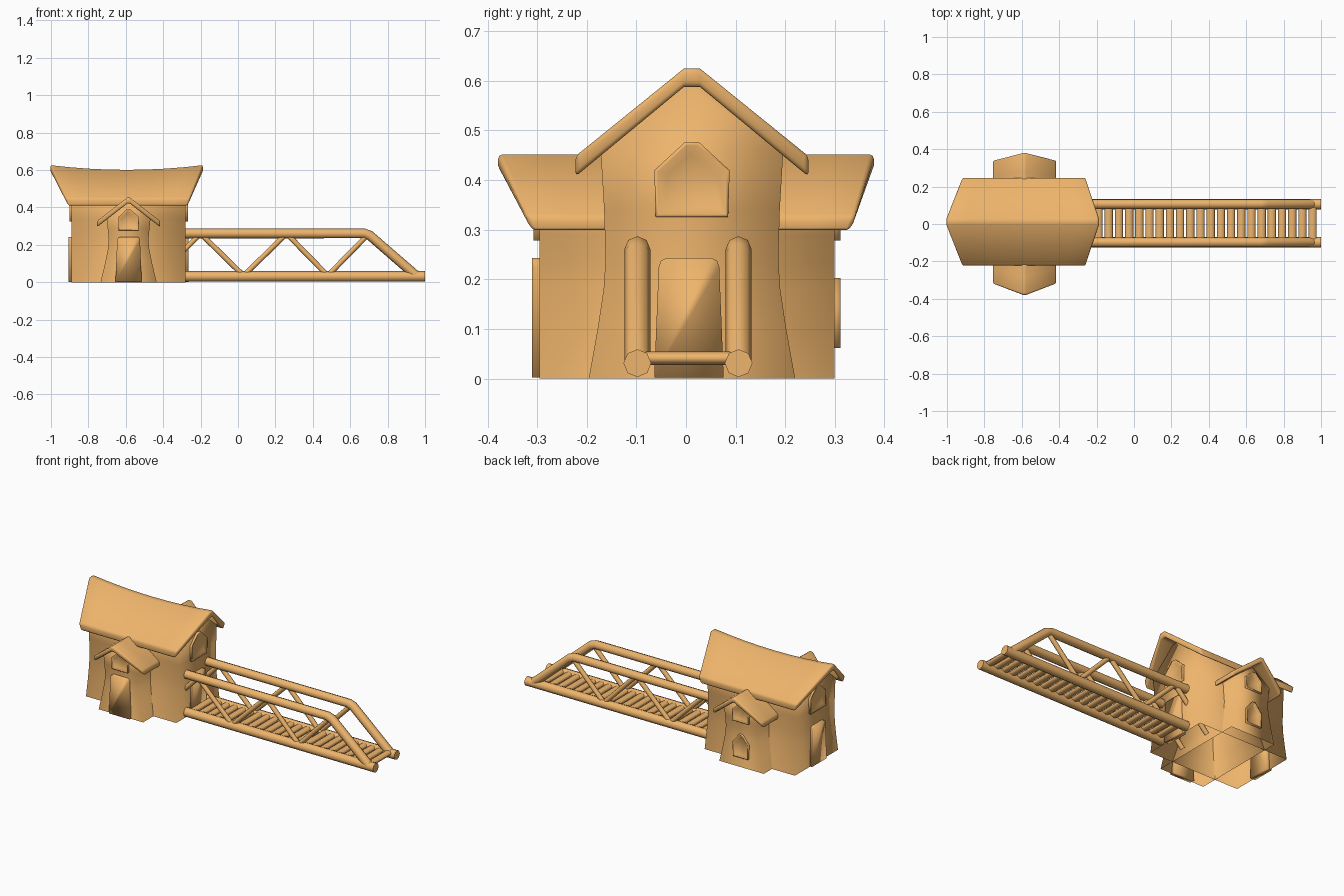
import bpy, bmesh, math
from mathutils import Vector

if "Cube" in bpy.data.objects:
    bpy.data.objects.remove(bpy.data.objects["Cube"])

CX, CY = -0.585, 0.012          # house centre

wood = bpy.data.materials.new("warm_wood")
wood.diffuse_color = (0.86, 0.46, 0.15, 1)
wood.use_nodes = True
wood.node_tree.nodes["Principled BSDF"].inputs["Base Color"].default_value = wood.diffuse_color


def finish(ob, angle=180, bevel=0):
    ob.data.materials.clear()
    ob.data.materials.append(wood)
    if bevel:
        m = ob.modifiers.new("bevel", "BEVEL")
        m.width, m.segments, m.limit_method = bevel, 2, "ANGLE"
        m.angle_limit = math.radians(50)
    bpy.ops.object.select_all(action="DESELECT")
    ob.select_set(True)
    bpy.context.view_layer.objects.active = ob
    bpy.ops.object.shade_smooth_by_angle(angle=math.radians(angle))
    return ob


def make(name, bm):
    bmesh.ops.recalc_face_normals(bm, faces=bm.faces[:])
    me = bpy.data.meshes.new(name)
    bm.to_mesh(me)
    bm.free()
    ob = bpy.data.objects.new(name, me)
    bpy.context.collection.objects.link(ob)
    return ob


def loft(name, rings, caps=None, inset=None, open_side=False):
    """Skin closed rings; caps are index groups, or None for one n-gon."""
    bm = bmesh.new()
    vs = [[bm.verts.new(p) for p in r] for r in rings]
    n = len(rings[0])
    for a, b in zip(vs, vs[1:]):
        for i in range(n - open_side):
            j = (i + 1) % n
            bm.faces.new((a[i], a[j], b[j], b[i]))
    for ring in (vs[0], vs[-1]):
        for group in caps or [range(n)]:
            face = bm.faces.new([ring[i] for i in group])
    if inset:
        bmesh.ops.recalc_face_normals(bm, faces=bm.faces[:])
        bmesh.ops.inset_region(bm, faces=[face], thickness=inset[0], depth=0)
        bmesh.ops.inset_region(bm, faces=[face], thickness=inset[1], depth=-inset[2])
    return make(name, bm)


def mirrored(half):
    return half + [(-u, z) for u, z in reversed(half)]


def plate(name, profile, wall, angle, back, front, inset=None):
    """Profile (u, z) standing on a wall that faces the given angle."""
    d = Vector((round(math.cos(angle)), round(math.sin(angle)), 0))
    s = Vector((-d.y, d.x, 0))
    base = Vector(wall)
    return loft(name, [[base + d * o + s * u + Vector((0, 0, z)) for u, z in profile]
                       for o in (back, front)], inset=inset)


# walls: two crossing gabled blocks with pinched sides, open underneath
main_half = [(0.208, 0), (0.190, 0.10), (0.178, 0.18), (0.174, 0.24),
             (0.177, 0.34), (0.184, 0.46), (0.016, 0.595)]
wing_half = [(0.150, 0), (0.126, 0.10), (0.110, 0.18), (0.106, 0.23),
             (0.112, 0.29), (0.118, 0.35), (0.010, 0.436)]


def strips(half):               # gable end as level quads
    n = 2 * len(half)
    return [(i, i + 1, n - 2 - i, n - 1 - i) for i in range(len(half) - 1)]


finish(loft("main_walls", [[(x, CY + u, z) for u, z in mirrored(main_half)]
                           for x in (-0.89, -0.28)], strips(main_half), open_side=True))
finish(loft("cross_wing_walls", [[(CX + u, y, z) for u, z in mirrored(wing_half)]
                                 for y in (-0.295, 0.299)], strips(wing_half), open_side=True))


# roofs: thick folded slabs whose ridge overhangs the eaves
def roof(name, place, prof, ridge, eave, sag):
    rings = []
    for k in range(9):
        t = k / 8
        drop = sag * (1 - (2 * t - 1) ** 2)
        ring = []
        for i, (u, z) in enumerate(prof):
            lo, hi = ridge if i in (1, 2, 5, 6) else eave
            trim = 0.012 if i in (4, 7) else 0
            ring.append(place(lo + trim + (hi - lo - 2 * trim) * t, u,
                              z - drop * (i in (1, 2))))
        rings.append(ring)
    ob = loft(name, rings, [(0, 1, 6, 7), (1, 2, 5, 6), (2, 3, 4, 5)])
    return finish(ob, 180, 0.009)


def roof_profile(w, flat, eave_low, eave_high, peak_low, peak_high):
    return [(-w, eave_high), (-flat, peak_high), (flat, peak_high), (w, eave_high),
            (w, eave_low), (flat, peak_low), (-flat, peak_low), (-w, eave_low)]


roof("main_roof", lambda a, u, z: (a, CY + u, z),
     roof_profile(0.235, 0.016, 0.407, 0.448, 0.588, 0.626),
     (-1.003, -0.187), (-0.92, -0.258), 0.025)
roof("cross_wing_roof", lambda a, u, z: (CX + u, a, z),
     roof_profile(0.169, 0.008, 0.295, 0.327, 0.420, 0.452),
     (-0.379, 0.379), (-0.322, 0.342), 0)


# windows: five-sided frames with a sunken pane
def pentagon(w, z0, z1):
    h = z1 - z0
    return mirrored([(w * 0.48, z0), (w * 0.5, z0 + h * 0.62), (w * 0.09, z1)])


R, B, L, F = 0, math.pi / 2, math.pi, -math.pi / 2
windows = [
    ("right_gable_window", (-0.28, CY, 0), R, 0.152, 0.326, 0.477),
    ("left_gable_window", (-0.89, CY, 0), L, 0.152, 0.326, 0.477),
    ("front_upper_window", (CX, -0.295, 0), F, 0.112, 0.278, 0.390),
    ("back_upper_window", (CX, 0.299, 0), B, 0.112, 0.278, 0.390),
    ("back_lower_window", (CX, 0.299, 0), B, 0.105, 0.062, 0.203),
]
for name, wall, ang, w, z0, z1 in windows:
    finish(plate(name, pentagon(w, z0, z1), wall, ang, -0.01, 0.012,
                 (w * 0.05, w * 0.13, 0.010)))

# doors: tapered slabs with rounded tops
door = mirrored([(0.070, 0.002), (0.061, 0.225), (0.057, 0.237), (0.045, 0.243)])
for name, wall, ang in (("front_door", (CX, -0.295, 0), F),
                        ("left_door", (-0.89, CY - 0.006, 0), L),
                        ("right_door", (-0.28, CY - 0.006, 0), R)):
    finish(plate(name, door, wall, ang, -0.02, 0.015))


# bridge: eight-sided tubes
def tube(name, paths, r):
    cu = bpy.data.curves.new(name, "CURVE")
    cu.dimensions = "3D"
    cu.bevel_depth, cu.bevel_resolution, cu.use_fill_caps = r, 2, True
    for path in paths:
        sp = cu.splines.new("POLY")
        sp.points.add(len(path) - 1)
        for p, co in zip(sp.points, path):
            p.co = (*co, 1)
    ob = bpy.data.objects.new(name, cu)
    bpy.context.collection.objects.link(ob)
    bpy.ops.object.select_all(action="DESELECT")
    ob.select_set(True)
    bpy.context.view_layer.objects.active = ob
    bpy.ops.object.convert(target="MESH")
    return finish(bpy.context.object, 50)


truss = [(-0.425, 0.035), (-0.2, 0.26), (0.03, 0.035), (0.26, 0.26),
         (0.48, 0.035), (0.70, 0.26)]
for side, y in (("front", -0.098), ("back", 0.106)):
    tube(side + "_bottom_rail", [[(-0.285, y, 0.031), (1.0, y, 0.031)]], 0.028)
    tube(side + "_top_rail", [[(-0.285, y, 0.261), (0.675, y, 0.261), (0.705, y, 0.250),
                               (0.955, y, 0.033)]], 0.026)
    tube(side + "_truss_braces", [[(a[0], y, a[1]), (b[0], y, b[1])]
                                  for a, b in zip(truss, truss[1:])], 0.014)

# walkway rungs: flattened logs across the rails
rungs = tube("walkway_rungs", [[(0.955 - 0.0545 * i, -0.1, 0), (0.955 - 0.0545 * i, 0.108, 0)]
                               for i in range(23)], 0.022)
for v in rungs.data.vertices:
    v.co.z = 0.041 + v.co.z * 0.62
